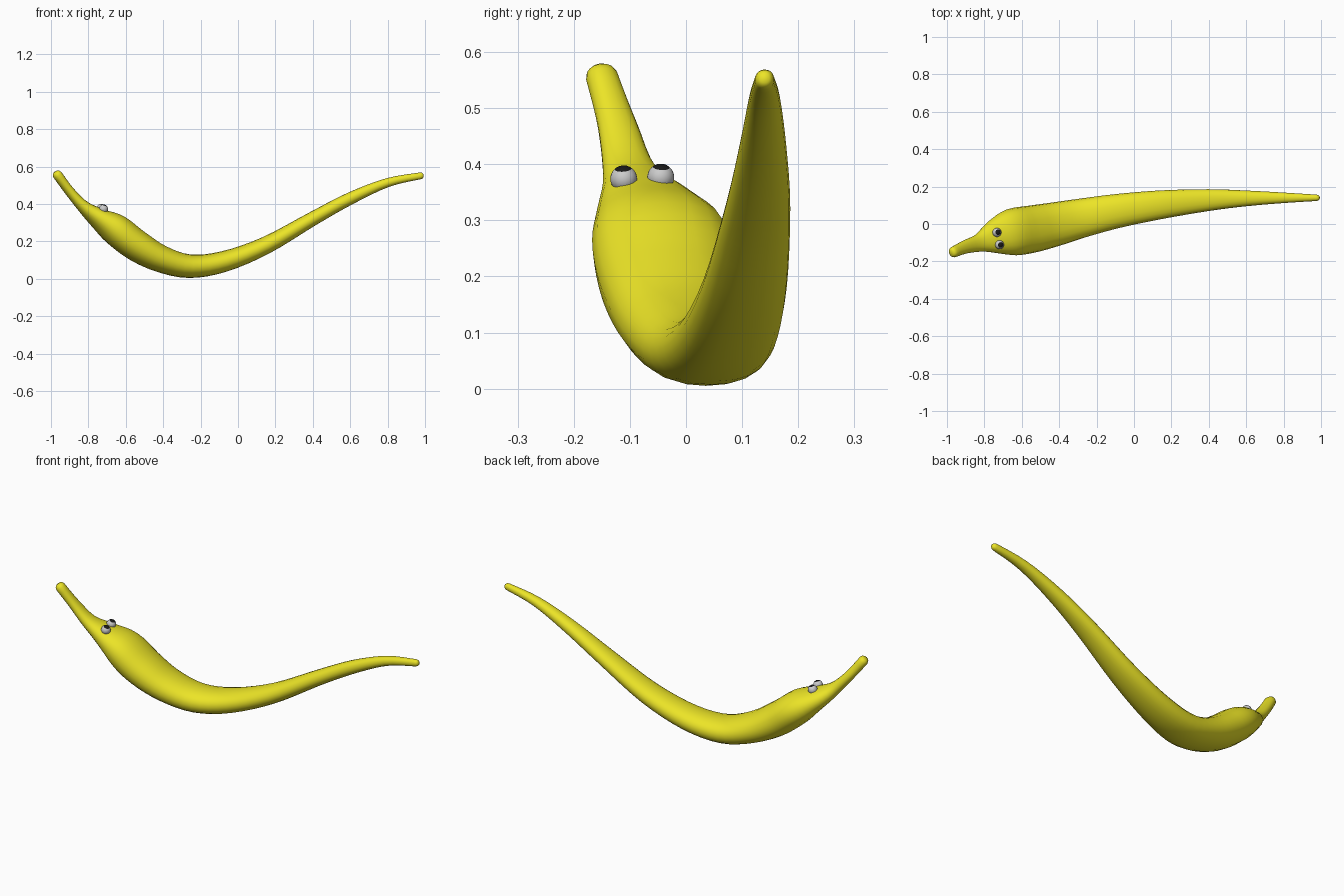
import bpy, bmesh, math
from mathutils import Vector

if "Cube" in bpy.data.objects:
    bpy.data.objects.remove(bpy.data.objects["Cube"])


def material(name, rgb):
    m = bpy.data.materials.new(name)
    m.diffuse_color = (*rgb, 1)
    m.use_nodes = True
    m.node_tree.nodes["Principled BSDF"].inputs["Base Color"].default_value = m.diffuse_color
    return m


yellow = material("yellow", (0.84, 0.78, 0.02))
black = material("black", (0.01, 0.01, 0.01))
grey = material("grey", (0.6, 0.6, 0.6))

# Spine stations: x, y, z, half width, half thickness
SPINE = [
    (-.965, -.15, .556, .029, .025), (-.9, -.122, .468, .036, .025),
    (-.825, -.1, .385, .05, .033), (-.745, -.07, .325, .092, .055),
    (-.655, -.045, .265, .125, .083), (-.545, -.027, .18, .126, .084),
    (-.417, .0, .109, .117, .073), (-.26, .036, .068, .103, .063),
    (-.075, .072, .093, .09, .056), (.15, .104, .18, .076, .047),
    (.4, .128, .322, .058, .038), (.6, .137, .43, .042, .033),
    (.8, .14, .515, .028, .024), (.975, .14, .551, .017, .018),
]
SIDES, STEPS = 20, 4


def spline(pts):
    # Catmull-Rom through all stations
    ext = [pts[0]] + pts + [pts[-1]]
    out = []
    for p0, p1, p2, p3 in zip(ext, ext[1:], ext[2:], ext[3:]):
        for k in range(STEPS):
            t = k / STEPS
            out.append([0.5 * (2 * b + (c - a) * t + (2 * a - 5 * b + 4 * c - d) * t * t
                               + (3 * b - a - 3 * c + d) * t ** 3)
                        for a, b, c, d in zip(p0, p1, p2, p3)])
    return out + [list(pts[-1])]


def power(v, e):
    return math.copysign(abs(v) ** e, v)


def make_body():
    st = spline(SPINE)
    pos = [Vector(s[:3]) for s in st]
    n = len(st)
    tan = [(pos[min(i + 1, n - 1)] - pos[max(i - 1, 0)]).normalized() for i in range(n)]
    rings = [(pos[i], tan[i], st[i][3], st[i][4]) for i in range(n)]
    # rounded ends
    cap = lambda i, d, k: (pos[i] + tan[i] * d, tan[i], st[i][3] * k, st[i][4] * k)
    rings = [cap(0, -.019, .55), cap(0, -.012, .85)] + rings
    rings += [cap(-1, .01, .85), cap(-1, .017, .5)]
    bm = bmesh.new()
    loops = []
    for p, t, a, b in rings:
        side = Vector((0, 0, 1)).cross(t).normalized()
        up = t.cross(side)
        loops.append([bm.verts.new(p + side * a * power(math.cos(w), .92) + up * b * power(math.sin(w), .92))
                      for w in (2 * math.pi * k / SIDES for k in range(SIDES))])
    for l0, l1 in zip(loops, loops[1:]):
        for k in range(SIDES):
            j = (k + 1) % SIDES
            bm.faces.new((l0[k], l0[j], l1[j], l1[k]))
    bm.faces.new(loops[0])
    bm.faces.new(loops[-1])
    bmesh.ops.recalc_face_normals(bm, faces=bm.faces)
    finish(bm, "body", [yellow])


def finish(bm, name, mats):
    for f in bm.faces:
        f.smooth = True
    me = bpy.data.meshes.new(name)
    bm.to_mesh(me)
    bm.free()
    for m in mats:
        me.materials.append(m)
    ob = bpy.data.objects.new(name, me)
    bpy.context.collection.objects.link(ob)
    return ob


def make_eye(name, loc, gaze):
    bm = bmesh.new()
    bmesh.ops.create_uvsphere(bm, u_segments=20, v_segments=14, radius=.024)
    # dark pupil cap around the pole
    for f in bm.faces:
        f.material_index = int(f.calc_center_median().z > .0185)
    ob = finish(bm, name, [grey, black])
    ob.location = loc
    ob.rotation_euler = Vector(gaze).to_track_quat('Z', 'Y').to_euler()


make_body()
make_eye("eye_left", (-.733, -.045, .377), (.32, .06, .9))
make_eye("eye_right", (-.719, -.111, .374), (.32, -.06, .9))
